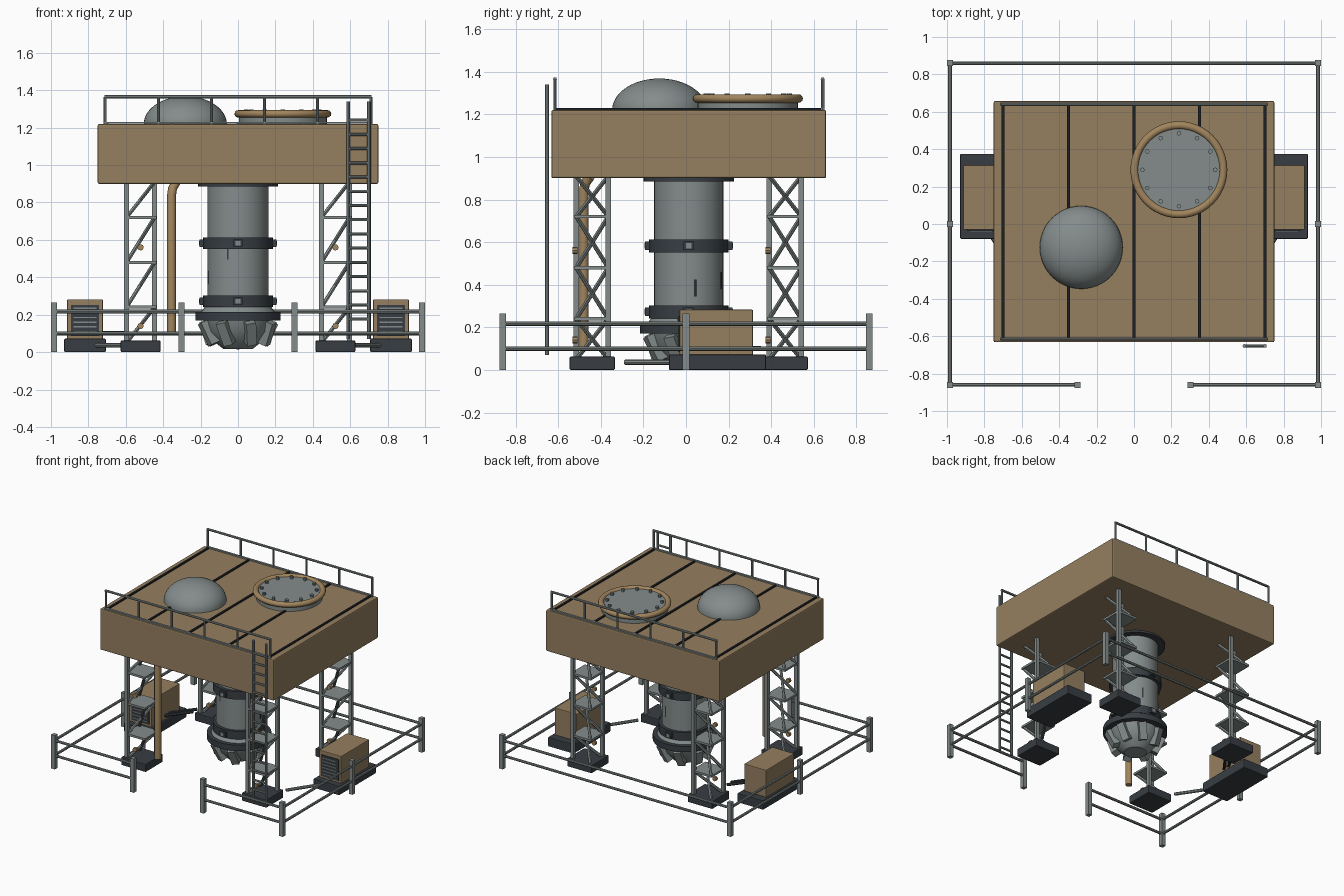
import bpy, bmesh
from math import pi, cos, sin
from mathutils import Vector, Matrix

if "Cube" in bpy.data.objects:
    bpy.data.objects.remove(bpy.data.objects["Cube"])


def material(name, rgb):
    m = bpy.data.materials.new(name)
    m.use_nodes = True
    m.diffuse_color = (*rgb, 1)
    m.node_tree.nodes["Principled BSDF"].inputs["Base Color"].default_value = (*rgb, 1)
    return m


TAN = material("tan paint", (0.30, 0.215, 0.115))
OCHRE = material("ochre paint", (0.36, 0.235, 0.11))
STEEL = material("grey steel", (0.23, 0.265, 0.26))
DARK = material("dark steel", (0.04, 0.048, 0.056))
BLACK = material("black seam", (0.012, 0.014, 0.016))
CY = 0.013  # centre line of the rig in y


class Part:
    """Collects primitives into one named object."""

    def __init__(self, name, mat):
        self.name, self.mat, self.bm = name, mat, bmesh.new()

    def box(self, centre, size, turn=None):
        m = Matrix.Translation(centre) @ (turn or Matrix()) @ Matrix.Diagonal((*size, 1))
        bmesh.ops.create_cube(self.bm, size=1, matrix=m)
        return self

    def rod(self, a, b, r, sides=8, r2=None):
        a, b = Vector(a), Vector(b)
        d = b - a
        m = Matrix.Translation((a + b) / 2) @ d.to_track_quat("Z", "Y").to_matrix().to_4x4()
        bmesh.ops.create_cone(self.bm, cap_ends=True, segments=sides, radius1=r,
                              radius2=r if r2 is None else r2, depth=d.length, matrix=m)
        return self

    def lathe(self, profile, centre, sides=48):
        verts = [self.bm.verts.new((r, 0, z)) for r, z in profile]
        edges = [self.bm.edges.new(p) for p in zip(verts, verts[1:])]
        out = bmesh.ops.spin(self.bm, geom=verts + edges, cent=(0, 0, 0), axis=(0, 0, 1),
                             angle=2 * pi, steps=sides, use_merge=True)
        bmesh.ops.remove_doubles(self.bm, verts=self.bm.verts, dist=0.0002)
        bmesh.ops.translate(self.bm, verts=self.bm.verts, vec=centre)
        return self

    def done(self, smooth=False, bevel=0):
        bmesh.ops.recalc_face_normals(self.bm, faces=self.bm.faces)
        me = bpy.data.meshes.new(self.name)
        self.bm.to_mesh(me)
        self.bm.free()
        me.materials.append(self.mat)
        ob = bpy.data.objects.new(self.name, me)
        bpy.context.collection.objects.link(ob)
        if bevel:
            b = ob.modifiers.new("Bevel", "BEVEL")
            b.width, b.segments = bevel, 2
        if smooth:
            bpy.ops.object.select_all(action="DESELECT")
            ob.select_set(True)
            bpy.context.view_layer.objects.active = ob
            bpy.ops.object.shade_smooth_by_angle(angle=0.6)
        return ob


# Deck with seams
Part("deck", TAN).box((0, CY, 1.06), (1.5, 1.29, 0.32)).done(bevel=0.008)
seams = Part("deck_seams", BLACK)
for i in range(-2, 3):
    seams.box((i * 0.35, CY, 1.224), (0.016, 1.265, 0.009))
seams.done()

# Guard rails along the front and back of the deck
for name, y in (("front_guard_rail", -0.615), ("back_guard_rail", 0.641)):
    rail = Part(name, STEEL).rod((-0.715, y, 1.365), (0.715, y, 1.365), 0.009)
    rail.box((0, y, 1.226), (1.43, 0.016, 0.01))
    for i in range(6):
        x = -0.71 + i * 0.284
        rail.rod((x, y, 1.21), (x, y, 1.365), 0.008)
    rail.done(True)

# Ladder
ladder = Part("ladder", STEEL)
for x in (0.59, 0.7):
    ladder.rod((x, -0.652, 0.07), (x, -0.652, 1.34), 0.01)
for i in range(16):
    z = 0.1 + i * 0.076
    ladder.rod((0.59, -0.652, z), (0.7, -0.652, z), 0.008)
ladder.done(True)

# Dome
arc = [(0.222 * cos(i * pi / 24), 0.148 * sin(i * pi / 24)) for i in range(13)]
Part("dome", STEEL).lathe(arc, (-0.282, -0.125, 1.22)).done(True)

# Hatch with ring and bolts
HX, HY = 0.24, 0.29
Part("hatch_lid", STEEL).rod((HX, HY, 1.21), (HX, HY, 1.28), 0.235, 48).done(True)
ring = [(0.238 + 0.021 * cos(i * pi / 6), 0.02 * sin(i * pi / 6)) for i in range(13)]
Part("hatch_ring", OCHRE).lathe(ring, (HX, HY, 1.274)).done(True)
bolts = Part("hatch_bolts", STEEL)
for i in range(12):
    x, y = HX + 0.195 * cos(i * pi / 6), HY + 0.195 * sin(i * pi / 6)
    bolts.rod((x, y, 1.275), (x, y, 1.297), 0.012)
bolts.done()

# Central column, collars and their clamps
Part("column", STEEL).rod((0, CY, 0.2), (0, CY, 0.9), 0.163, 40).done(True)
Part("column_flange", DARK).rod((0, CY, 0.885), (0, CY, 0.905), 0.213, 40).done(True)
clamps = Part("collar_clamps", DARK)
studs = Part("clamp_studs", STEEL)
for name, z in (("upper_collar", 0.582), ("lower_collar", 0.272)):
    Part(name, DARK).rod((0, CY, z - 0.031), (0, CY, z + 0.031), 0.186, 40).done(True)
    for i in range(4):
        turn = Matrix.Rotation(i * pi / 2, 4, "Z")
        out = turn @ Vector((1, 0, 0))
        c = Vector((0, CY, z))
        clamps.box(c + out * 0.19, (0.03, 0.05, 0.04), turn)
        studs.box(c + out * 0.204, (0.008, 0.026, 0.026), turn)
clamps.done()
studs.done()
slots = Part("column_slots", DARK)
for ang, z, h in ((-1.91, 0.525, 0.06), (0.2, 0.385, 0.08), (1.2, 0.42, 0.08),
                  (2.5, 0.4, 0.07), (-2.9, 0.4, 0.07)):
    turn = Matrix.Rotation(ang, 4, "Z")
    slots.box(Vector((0, CY, z)) + turn @ Vector((0.162, 0, 0)), (0.008, 0.01, h), turn)
slots.done()

# Drill head with cutting teeth
Part("head_neck", STEEL).rod((0, CY, 0.21), (0, CY, 0.245), 0.2, 40, 0.175).done(True)
Part("head_collar", DARK).rod((0, CY, 0.17), (0, CY, 0.215), 0.228, 40).done(True)
Part("drill_head", STEEL).lathe(
    [(0, 0.015), (0.08, 0.018), (0.12, 0.05), (0.17, 0.11), (0.185, 0.175), (0, 0.175)],
    (0, CY, 0), 32).done(True)
teeth = Part("drill_teeth", STEEL)
for i in range(8):
    turn = Matrix.Rotation((i + 0.5) * pi / 4, 4, "Z")
    lean = turn @ Matrix.Rotation(0.4, 4, "Y") @ Matrix.Rotation(0.2, 4, "X")
    teeth.box(Vector((0, CY, 0.105)) + turn @ Vector((0.165, 0, 0)), (0.06, 0.055, 0.13), lean)
teeth.done()

# Lattice legs
H = 0.075
for name, sx, sy in (("front_right_leg", -1, -1), ("front_left_leg", 1, -1),
                     ("back_right_leg", -1, 1), ("back_left_leg", 1, 1)):
    x, y = sx * 0.521, CY + sy * 0.453
    leg = Part(name, STEEL)
    for s in (-H, H):
        leg.box((x + s, y + s, 0.48), (0.026, 0.026, 0.86))
    for i in range(4):
        z0, z1 = max(0.05, i * 0.24), min(0.91, i * 0.24 + 0.24)
        if i:
            leg.box((x, y, z0), (0.17, 0.17, 0.016))
        for s in (-H, H):
            leg.rod((x - H, y - s, z0), (x + H, y + s, z1), 0.011, 6)
    leg.done()
    Part(name + "_foot", DARK).box((x, y, 0.031), (0.212, 0.212, 0.062)).done(bevel=0.005)
    knobs = Part(name + "_knobs", OCHRE)
    for z in (0.14, 0.56):
        knobs.rod((x, y - 0.092, z), (x, y - 0.07, z), 0.017)
    knobs.done()

# Bent feed pipe
curve = bpy.data.curves.new("feed_pipe", "CURVE")
curve.dimensions, curve.bevel_depth, curve.bevel_resolution = "3D", 0.024, 3
curve.use_fill_caps = True
path = curve.splines.new("POLY")
points = [(-0.355, -0.48, 0.1), (-0.355, -0.48, 0.84), (-0.35, -0.474, 0.875), (-0.33, -0.45, 0.91)]
path.points.add(len(points) - 1)
for p, co in zip(path.points, points):
    p.co = (*co, 1)
path.use_smooth = True
curve.materials.append(OCHRE)
bpy.context.collection.objects.link(bpy.data.objects.new("feed_pipe", curve))

# Power units with grilles and hoses
for side, s in (("right", -1), ("left", 1)):
    x = s * 0.818
    Part(side + "_unit_base", DARK).box((x, 0.148, 0.036), (0.222, 0.455, 0.072)).done(bevel=0.005)
    Part(side + "_unit_body", TAN).box((x, 0.142, 0.175), (0.19, 0.345, 0.215)).done(bevel=0.004)
    Part(side + "_grille", DARK).box((x, -0.032, 0.17), (0.15, 0.009, 0.165)).done()
    slats = Part(side + "_grille_slats", STEEL)
    for i in range(6):
        slats.box((x, -0.039, 0.11 + i * 0.025), (0.125, 0.008, 0.007))
    slats.done()
    Part(side + "_hose", STEEL).rod((s * 0.765, -0.06, 0.036), (s * 0.615, -0.285, 0.036), 0.012).done(True)
cable = Part("power_cables", DARK)
for d in (0, 0.05):
    cable.rod((-0.73, 0.13 + d, 0.1), (-0.6, 0.3 + d, 0.1), 0.012)
cable.done(True)

# Perimeter fence, open at the front
FX, FY = 0.984, 0.86
fence_posts = Part("fence_posts", STEEL)
fence_rails = Part("fence_rails", STEEL)
for s in (-1, 1):
    for x, y in ((FX, FY), (FX, 0), (FX, -FY), (0.302, -FY)):
        fence_posts.box((s * x, y, 0.132), (0.032, 0.032, 0.264))
for z in (0.1, 0.217):
    fence_rails.rod((-FX, FY, z), (FX, FY, z), 0.01)
    for s in (-1, 1):
        fence_rails.rod((s * FX, -FY, z), (s * FX, FY, z), 0.01)
        fence_rails.rod((s * FX, -FY, z), (s * 0.302, -FY, z), 0.01)
fence_posts.done()
fence_rails.done(True)
